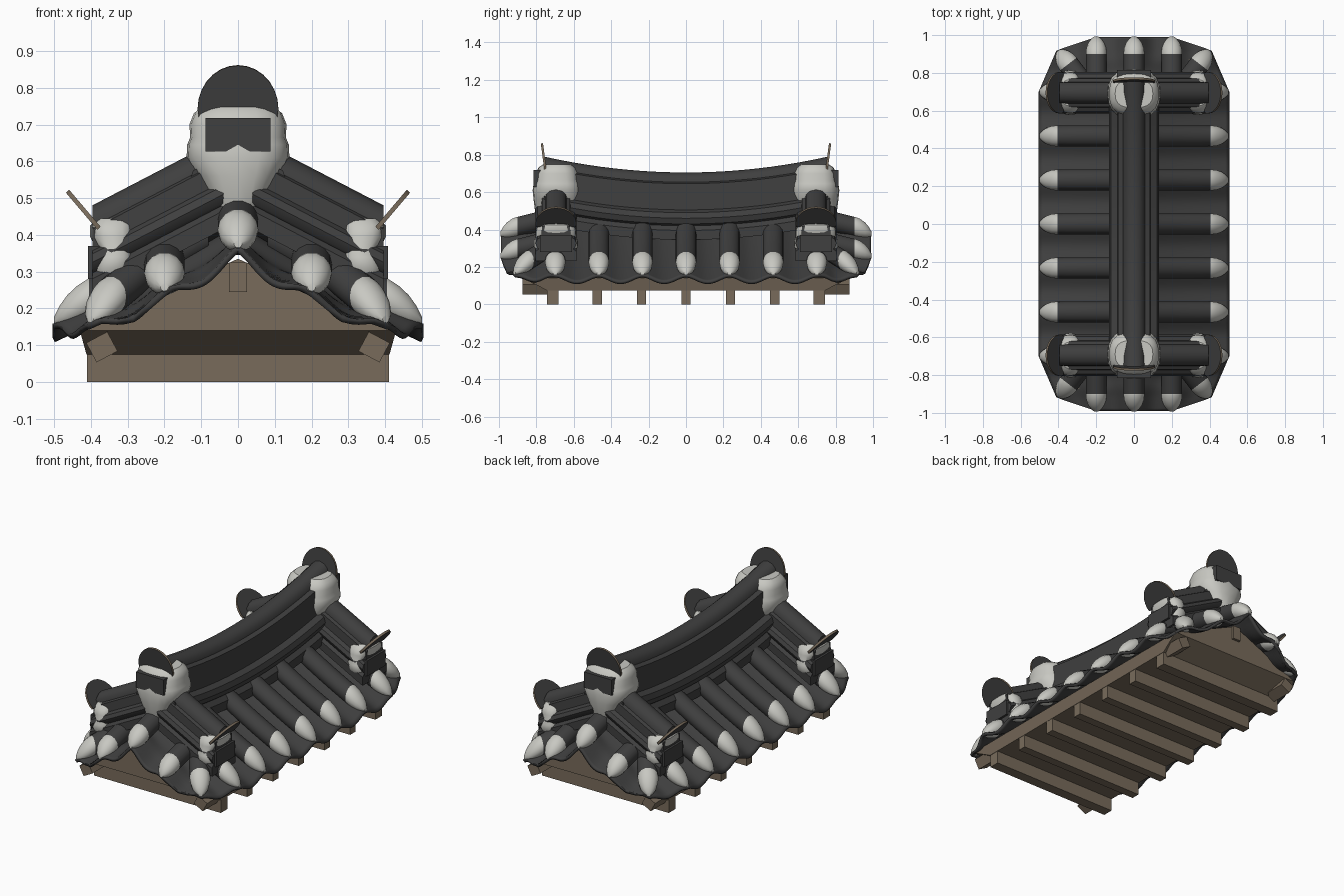
import bpy, bmesh, math
from mathutils import Vector, Matrix

if "Cube" in bpy.data.objects:
    bpy.data.objects.remove(bpy.data.objects["Cube"])


def material(name, rgb):
    m = bpy.data.materials.new(name)
    m.diffuse_color = (*rgb, 1)
    m.use_nodes = True
    m.node_tree.nodes["Principled BSDF"].inputs["Base Color"].default_value = m.diffuse_color
    return m


TILE = material("dark tile", (0.05, 0.05, 0.05))
PLASTER = material("pale plaster", (0.58, 0.58, 0.54))
WOOD = material("brown wood", (0.19, 0.148, 0.105))


def finish(name, bm, mats, angle=35):
    bmesh.ops.recalc_face_normals(bm, faces=bm.faces)
    me = bpy.data.meshes.new(name)
    bm.to_mesh(me)
    bm.free()
    for m in mats:
        me.materials.append(m)
    me.shade_smooth()
    me.set_sharp_from_angle(angle=math.radians(angle))
    ob = bpy.data.objects.new(name, me)
    bpy.context.collection.objects.link(ob)
    return ob


def loft(name, rings, mat, edge_mat=None):
    """Skin closed rings and cap both ends; edge_mat colours the sides."""
    bm = bmesh.new()
    vs = [[bm.verts.new(p) for p in r] for r in rings]
    n = len(vs[0])
    for a, b in zip(vs, vs[1:]):
        for i in range(n):
            f = bm.faces.new((a[i], a[(i + 1) % n], b[(i + 1) % n], b[i]))
            f.material_index = 1 if edge_mat else 0
    bm.faces.new(vs[0])
    bm.faces.new(vs[-1])
    return finish(name, bm, [mat] + ([edge_mat] if edge_mat else []))


def box(name, centre, size, mat, tilt=0):
    bm = bmesh.new()
    bmesh.ops.create_cube(bm, size=1)
    bmesh.ops.transform(bm, verts=bm.verts, matrix=Matrix.Translation(centre)
                        @ Matrix.Rotation(tilt, 4, 'Y') @ Matrix.Diagonal((*size, 1)))
    return finish(name, bm, [mat])


def smoothstep(t):
    t = max(0, min(1, t))
    return t * t * (3 - 2 * t)


def roof_z(x, y):
    """Concave gable that droops at both ends."""
    x, y = abs(x), abs(y)
    return 0.43 - 0.62 * x + 0.16 * x * x - 0.25 * max(0, y - 0.75)


def half_width(y):
    pts = [(0, .505), (.7, .505), (.92, .41), (.99, .2)]
    y = abs(y)
    for (y0, w0), (y1, w1) in zip(pts, pts[1:]):
        if y <= y1:
            return w0 + (w1 - w0) * (y - y0) / (y1 - y0)
    return pts[-1][1]


# wavy roof sheet of trough tiles
SPACING = 0.233
NX, NY = 48, 136
bm = bmesh.new()
grid = []
for j in range(NY + 1):
    y = -0.99 + 1.98 * j / NY
    row = []
    for i in range(NX + 1):
        x = (2 * i / NX - 1) * half_width(y)
        w = smoothstep((abs(y) - 0.78) / 0.14)
        wave = ((1 - w) * 0.035 * math.sin(math.pi * y / SPACING) ** 2
                + w * 0.035 * math.sin(math.pi * x / 0.195) ** 2)
        row.append(bm.verts.new((x, y, roof_z(x, y) - wave)))
    grid.append(row)
for a, b in zip(grid, grid[1:]):
    for i in range(NX):
        bm.faces.new((a[i], a[i + 1], b[i + 1], b[i]))
roof = finish("roof_trough_tiles", bm, [TILE])
mod = roof.modifiers.new("thickness", 'SOLIDIFY')
mod.thickness = 0.016
mod.offset = -1


# round cover tiles with plaster tips
def cover_tile(a, b, tip=0.09, r=0.055, sides=14):
    a, b = Vector(a), Vector(b)
    d = (b - a).normalized()
    side = Vector((-d.y, d.x))

    def ring(p, rad, drop=0):
        z = roof_z(p.x, p.y) + 0.022 - drop
        return [(p.x + side.x * rad * math.cos(t), p.y + side.y * rad * math.cos(t),
                 z + rad * math.sin(t))
                for t in (2 * math.pi * k / sides for k in range(sides))]
    loft("cover_tile", [ring(a.lerp(b, k / 5), r) for k in range(6)], TILE)
    loft("cover_tile_tip",
         [ring(b + d * tip * t, r * s, (1 - s) * r * 0.35)
          for t, s in ((-.05, 1.0), (0, 1.01), (.3, .95), (.6, .78), (.83, .52), (1, .2))], PLASTER)


for s in (-1, 1):
    for k in range(-3, 4):
        cover_tile((s * .08, k * SPACING), (s * .41, k * SPACING))
    for x in (-.2, 0, .2):
        cover_tile((x, s * .72), (x, s * .905), .088)
    for m in (-1, 1):
        cover_tile((m * .25, s * .72), (m * .35, s * .85), .085)


# ridge cross-section: half outline, (across, below the top)
def outline(half):
    return half + [(-u, v) for u, v in reversed(half) if u > 0]


MAIN = outline([(0, 0), (.03, -.008), (.052, -.028), (.058, -.052), (.085, -.06), (.09, -.2),
                (.122, -.215), (.132, -.245), (.122, -.275), (.108, -.285), (.13, -.31), (.13, -.36)])
HIP = outline([(0, 0), (.032, -.01), (.053, -.034), (.057, -.058), (.075, -.065), (.078, -.12),
               (.1, -.132), (.11, -.155), (.1, -.178), (.092, -.184), (.11, -.2), (.11, -.25)])

# main ridge, sagging in the middle
loft("main_ridge", [[(u, y, .705 + .085 * (y / .76) ** 2 + v) for u, v in MAIN]
                    for y in (-.76 + 1.52 * k / 20 for k in range(21))], TILE)


# lumpy plaster end, stacked from rounded plans (z, centre, x radius, y radius)
def plaster_end(name, levels, place):
    rings = []
    for z, c, rx, ry in levels:
        ring = []
        for k in range(20):
            t = 2 * math.pi * k / 20
            cx, cy = math.cos(t), math.sin(t)
            ring.append(place(c, math.copysign(abs(cx) ** .75, cx) * rx,
                              math.copysign(abs(cy) ** .75, cy) * ry, z))
        rings.append(ring)
    loft(name, rings, PLASTER)


# thin round-topped end tile: dark faces, brown edge
def end_tile(name, base, across, up, height, width=0.11, thick=0.012):
    base, across, up = Vector(base), Vector(across), Vector(up).normalized()
    n = across.cross(up).normalized() * thick / 2
    pts = [(-width * .97, 0), (width * .97, 0)]
    pts += [(width * math.cos(t), height * (.15 + .85 * math.sin(t)))
            for t in (math.pi * k / 14 for k in range(15))]
    loft(name, [[base + across * u + up * v + o for u, v in pts] for o in (-n, n)], TILE, WOOD)


for s in (-1, 1):
    plaster_end("main_ridge_plaster",
                [(.42, .69, .05, .09), (.48, .69, .07, .115), (.56, .69, .115, .125),
                 (.61, .69, .14, .13), (.645, .69, .138, .125), (.665, .69, .13, .12),
                 (.70, .69, .132, .115), (.73, .69, .12, .10), (.748, .69, .10, .075)],
                lambda c, dx, dy, z: (dx, s * (c + dy), z))
    end_tile("main_ridge_end_tile", (0, s * .752, .72), (1, 0, 0), (0, s * .13, 1), .142)
    box("main_ridge_end_block", (0, s * .77, .672), (.178, .09, .092), TILE)
    for m in (-1, 1):
        # descending side ridge
        yc = .695 * s
        loft("side_ridge", [[(m * x, yc + u, .686 - .52 * x + v) for u, v in HIP]
                            for x in (.04, .16, .28, .395)], TILE)
        plaster_end("side_ridge_plaster",
                    [(.25, .345, .035, .07), (.275, .342, .05, .10), (.31, .342, .06, .118),
                     (.34, .335, .06, .118), (.36, .332, .053, .108), (.395, .34, .062, .108),
                     (.425, .34, .062, .095), (.445, .335, .05, .07)],
                    lambda c, dx, dy, z: (m * (c + dx), yc + dy, z))
        end_tile("side_ridge_end_tile", (m * .378, yc, .418), (0, 1, 0), (m * .085, 0, .1), .132)
        box("side_ridge_end_block", (m * .375, yc, .325), (.065, .17, .09), TILE)

# wooden roof body with sloping gable soffits
bm = bmesh.new()
for s in (-1, 1):
    for p in ((-.43, .87, .14), (.43, .87, .14), (0, .87, .335), (-.412, .745, .075), (.412, .745, .075)):
        bm.verts.new((p[0], s * p[1], p[2]))
bmesh.ops.convex_hull(bm, input=bm.verts)
finish("roof_body", bm, [WOOD], 5)

# cross beams underneath
for k in range(-3, 4):
    y = k * SPACING + (0.014 * k / 3)
    box("cross_beam", (0, y, .05), (.82, .062 if abs(k) == 3 else .05, .1), WOOD)

# projecting purlin ends
for s in (-1, 1):
    box("ridge_purlin", (0, s * .80, .285), (.05, .17, .08), WOOD)
    for m in (-1, 1):
        box("eave_purlin", (m * .37, s * .80, .095), (.065, .15, .06), WOOD, m * math.radians(28))
